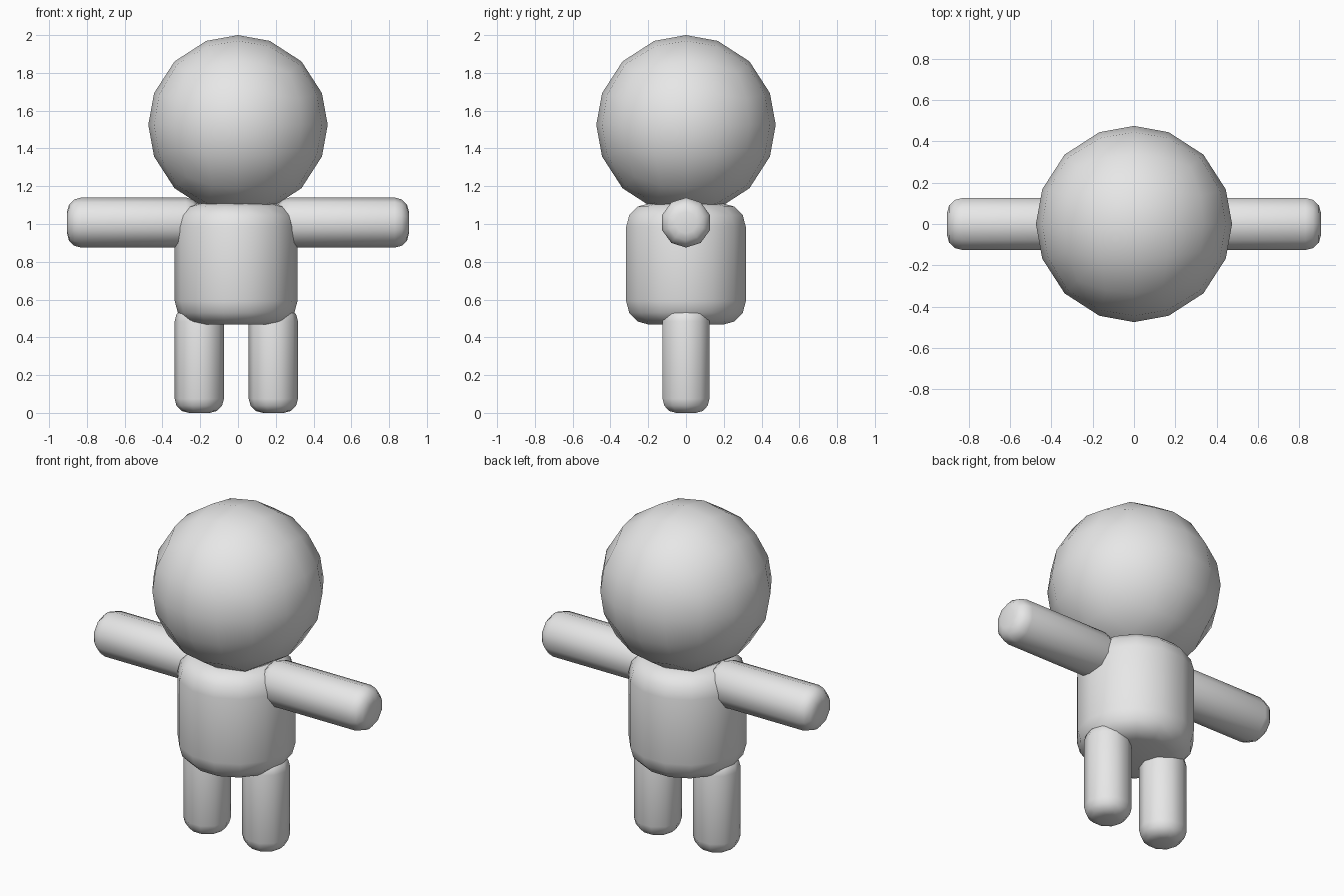
import bpy, bmesh, math
from mathutils import Matrix, Vector

if "Cube" in bpy.data.objects:
    bpy.data.objects.remove(bpy.data.objects["Cube"])

grey = bpy.data.materials.new("plain_grey")
grey.diffuse_color = (0.8, 0.8, 0.8, 1)
grey.use_nodes = True
grey.node_tree.nodes["Principled BSDF"].inputs["Base Color"].default_value = grey.diffuse_color


def finish(name, bm):
    bmesh.ops.recalc_face_normals(bm, faces=bm.faces[:])
    for f in bm.faces:
        f.smooth = True
    mesh = bpy.data.meshes.new(name)
    bm.to_mesh(mesh)
    bm.free()
    mesh.materials.append(grey)
    obj = bpy.data.objects.new(name, mesh)
    bpy.context.collection.objects.link(obj)
    return obj


def rounded_cylinder(name, radius, length, bevel, sides, matrix, steps=3):
    """Upright cylinder centred on the origin with rounded rims, then placed."""
    bm = bmesh.new()
    profile = []
    for i in range(steps + 1):
        a = math.pi / 2 * i / steps
        profile.append((radius - bevel + bevel * math.sin(a),
                        length / 2 - bevel + bevel * math.cos(a)))
    profile += [(r, -z) for r, z in reversed(profile)]
    rings = [[bm.verts.new((r * math.cos(2 * math.pi * k / sides),
                            r * math.sin(2 * math.pi * k / sides), z))
              for k in range(sides)] for r, z in profile]
    for lo, hi in zip(rings, rings[1:]):
        for k in range(sides):
            n = (k + 1) % sides
            bm.faces.new((lo[k], lo[n], hi[n], hi[k]))
    bm.faces.new(rings[0])
    bm.faces.new(rings[-1])
    bm.transform(matrix)
    return finish(name, bm)


# Head: a cube with four cuts per side, rounded evenly into a ball
bm = bmesh.new()
bmesh.ops.create_cube(bm, size=2)
bmesh.ops.subdivide_edges(bm, edges=bm.edges[:], cuts=3, use_grid_fill=True)
for v in bm.verts:
    x, y, z = (c * c for c in v.co)
    v.co = Vector((v.co.x * math.sqrt(1 - y / 2 - z / 2 + y * z / 3),
                   v.co.y * math.sqrt(1 - z / 2 - x / 2 + z * x / 3),
                   v.co.z * math.sqrt(1 - x / 2 - y / 2 + x * y / 3))) * 0.475
bm.transform(Matrix.Translation((0, 0, 1.525)))
finish("head", bm)

# Torso
rounded_cylinder("torso", 0.325, 0.642, 0.125, 14,
                 Matrix.Translation((-0.01, 0, 0.788)))

# Arms, lying along x
for side, name in ((-1, "left_arm"), (1, "right_arm")):
    rounded_cylinder(name, 0.1325, 0.705, 0.075, 10,
                     Matrix.Translation((side * 0.5525, 0, 1.0075))
                     @ Matrix.Rotation(math.pi / 2, 4, 'Y'))

# Legs
for x, name in ((-0.205, "left_leg"), (0.187, "right_leg")):
    rounded_cylinder(name, 0.1305, 0.56, 0.075, 10,
                     Matrix.Translation((x, 0, 0.28)))
